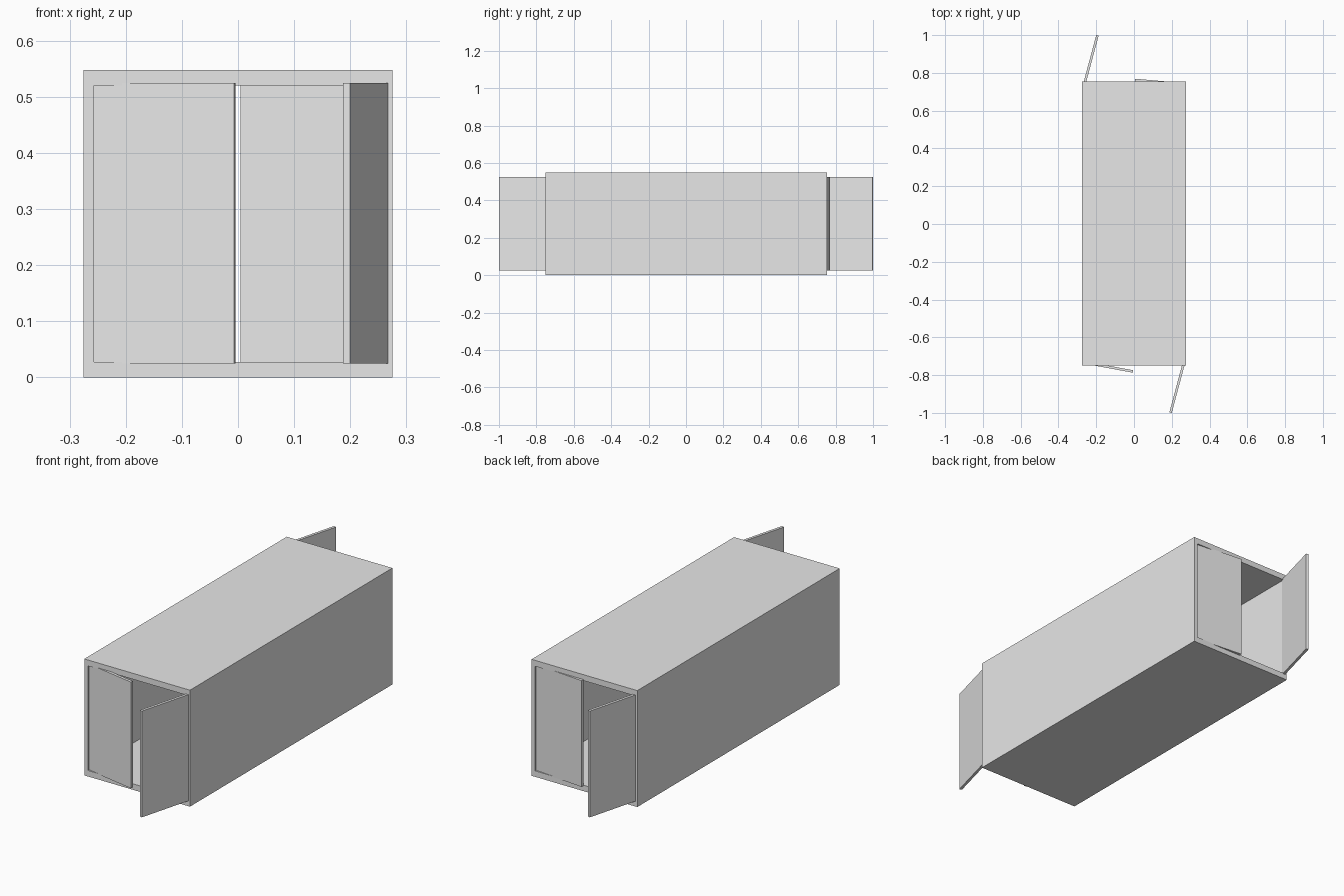
import bpy
import bmesh
from math import cos, sin, radians
from mathutils import Vector

if "Cube" in bpy.data.objects:
    bpy.data.objects.remove(bpy.data.objects["Cube"])

# Single grey paint
grey = bpy.data.materials.new("plain_grey")
grey.use_nodes = True
grey.diffuse_color = (0.8, 0.8, 0.8, 1)
grey.node_tree.nodes["Principled BSDF"].inputs["Base Color"].default_value = (0.8, 0.8, 0.8, 1)

FRONT, BACK = -0.75, 0.755
DOOR_WIDTH, DOOR_THICK = 0.26, 0.013
DOOR_LOW, DOOR_HIGH = 0.025, 0.525


def finish(name, bm):
    bmesh.ops.recalc_face_normals(bm, faces=bm.faces)
    mesh = bpy.data.meshes.new(name)
    bm.to_mesh(mesh)
    bm.free()
    mesh.materials.append(grey)
    obj = bpy.data.objects.new(name, mesh)
    bpy.context.collection.objects.link(obj)
    return obj


# Hollow body: a rectangular tube open at both ends
def make_body():
    bm = bmesh.new()

    def ring(half, low, high, y):
        corners = ((-half, low), (half, low), (half, high), (-half, high))
        return [bm.verts.new((x, y, z)) for x, z in corners]

    outer = (0.275, 0, 0.548)
    inner = (0.257, 0.028, 0.52)
    rings = [ring(*outer, FRONT), ring(*outer, BACK),
             ring(*inner, BACK), ring(*inner, FRONT)]
    for i, a in enumerate(rings):
        b = rings[(i + 1) % 4]
        for j in range(4):
            k = (j + 1) % 4
            bm.faces.new((a[j], a[k], b[k], b[j]))
    return finish("container_body", bm)


# Door leaf: tip is the free outer corner, angle is the swing from closed
def make_door(name, side, end, tip, angle):
    a = radians(angle)
    swing = Vector((-side * cos(a), end * sin(a), 0))
    outward = Vector((side * sin(a), end * cos(a), 0))
    free = Vector((tip[0], tip[1], 0))
    hinge = free - swing * DOOR_WIDTH
    inset = outward * DOOR_THICK
    bm = bmesh.new()
    base = bm.faces.new([bm.verts.new(p + Vector((0, 0, DOOR_LOW)))
                         for p in (hinge, free, free - inset, hinge - inset)])
    top = bmesh.ops.extrude_face_region(bm, geom=[base], use_keep_orig=True)
    moved = [v for v in top["geom"] if isinstance(v, bmesh.types.BMVert)]
    bmesh.ops.translate(bm, verts=moved, vec=(0, 0, DOOR_HIGH - DOOR_LOW))
    return finish(name, bm)


make_body()
make_door("front_left_door", 1, -1, (0.2, -1.0), 75)
make_door("front_right_door", -1, -1, (-0.007, -0.787), 10.5)
make_door("back_right_door", -1, 1, (-0.2, 1.0), 75)
make_door("back_left_door", 1, 1, (0.006, 0.769), 5)
